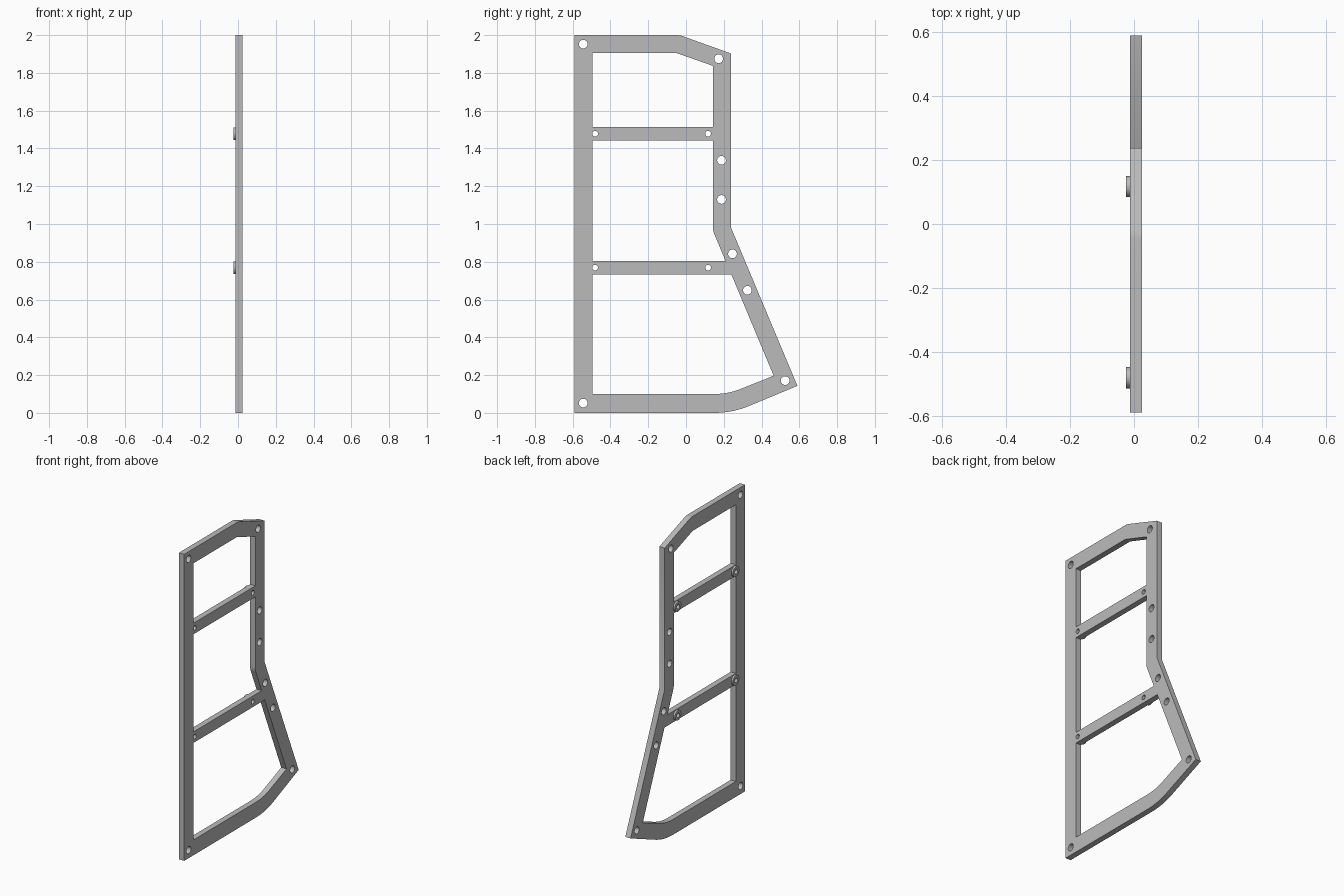
import bpy, bmesh
from math import sin, cos, radians, pi
from mathutils import Matrix

cube = bpy.data.objects.get("Cube")
if cube:
    bpy.data.objects.remove(cube)

grey = bpy.data.materials.new("plain grey")
grey.use_nodes = True
COLOUR = (0.5, 0.5, 0.5, 1)
grey.diffuse_color = COLOUR
grey.node_tree.nodes["Principled BSDF"].inputs["Base Color"].default_value = COLOUR


def arc(cy, cz, r, start, end, steps=8):
    """Points on an arc in the side plane, angles in degrees."""
    angles = [radians(start + (end - start) * i / steps) for i in range(steps + 1)]
    return [(cy + r * cos(a), cz + r * sin(a)) for a in angles]


def circle(cy, cz, r):
    return arc(cy, cz, r, 0, 360, 32)[:-1]


def slab(name, loops, x0, x1):
    """Extrude closed side-plane loops (inner loops become holes) from x0 to x1."""
    curve = bpy.data.curves.new(name + " profile", 'CURVE')
    curve.dimensions = '2D'
    curve.fill_mode = 'BOTH'
    curve.extrude = (x1 - x0) / 2
    for loop in loops:
        spline = curve.splines.new('POLY')
        spline.points.add(len(loop) - 1)
        for point, (y, z) in zip(spline.points, loop):
            point.co = (y, z, 0, 1)
        spline.use_cyclic_u = True
    helper = bpy.data.objects.new(name + " helper", curve)
    bpy.context.collection.objects.link(helper)
    graph = bpy.context.evaluated_depsgraph_get()
    mesh = bpy.data.meshes.new_from_object(helper.evaluated_get(graph))
    bpy.data.objects.remove(helper)

    # Stand the profile up in the side plane
    mesh.transform(Matrix(((0, 0, 1, (x0 + x1) / 2), (1, 0, 0, 0),
                           (0, 1, 0, 0), (0, 0, 0, 1))))
    bm = bmesh.new()
    bm.from_mesh(mesh)
    bmesh.ops.remove_doubles(bm, verts=bm.verts, dist=1e-5)
    bmesh.ops.recalc_face_normals(bm, faces=bm.faces)
    bm.to_mesh(mesh)
    bm.free()
    mesh.name = name
    mesh.materials.clear()
    mesh.materials.append(grey)
    obj = bpy.data.objects.new(name, mesh)
    bpy.context.collection.objects.link(obj)
    bpy.ops.object.select_all(action='DESELECT')
    obj.select_set(True)
    bpy.context.view_layer.objects.active = obj
    bpy.ops.object.shade_smooth_by_angle(angle=radians(30))
    return obj


BACK, FRONT, BOSS = -0.013, 0.025, -0.025
BAR_HEIGHTS = (1.478, 0.769)
BAR_HOLES = (-0.481, 0.117)
HALF_BAR = 0.036

# Outer edge, with rounded lower sweep and upper bend
outer = ([(-0.59, 2), (-0.59, 0)] + arc(0.15, 0.48, 0.48, -90, -67.5)
         + [(0.59, 0.143), (0.238, 0.982), (0.238, 1.903)]
         + arc(-0.05, 1.905, 0.095, 70, 90, 4))

# Three openings separated by the two cross bars
upper, lower = BAR_HEIGHTS
left, right = -0.496, 0.143
top_opening = [(left, 1.905), (left, upper + HALF_BAR), (right, upper + HALF_BAR),
               (right, 1.837), (-0.05, 1.905)]
middle_opening = ([(left, upper - HALF_BAR), (left, lower + HALF_BAR), (0.209, lower + HALF_BAR)]
                  + arc(0.238, 0.982, 0.095, 202.5, 180) + [(right, upper - HALF_BAR)])
bottom_opening = ([(left, lower - HALF_BAR), (left, 0.1)]
                  + arc(0.15, 0.48, 0.38, -90, -67.5)
                  + [(0.464, 0.197), (0.24, lower - HALF_BAR)])

# Fixing holes along the frame, smaller ones through the bars
frame_holes = [(-0.544, 1.952), (0.173, 1.875), (0.188, 1.337), (0.188, 1.13),
               (0.246, 0.842), (0.325, 0.649), (0.525, 0.171), (-0.544, 0.052)]
bar_holes = [(y, z) for z in BAR_HEIGHTS for y in BAR_HOLES]

slab("side_frame",
     [outer, top_opening, middle_opening, bottom_opening]
     + [circle(y, z, 0.023) for y, z in frame_holes]
     + [circle(y, z, 0.015) for y, z in bar_holes], BACK, FRONT)

# Raised ring bosses around the bar holes
for i, (y, z) in enumerate(bar_holes):
    slab(f"bar_boss_{i + 1}", [circle(y, z, 0.033), circle(y, z, 0.015)], BOSS, BACK)
